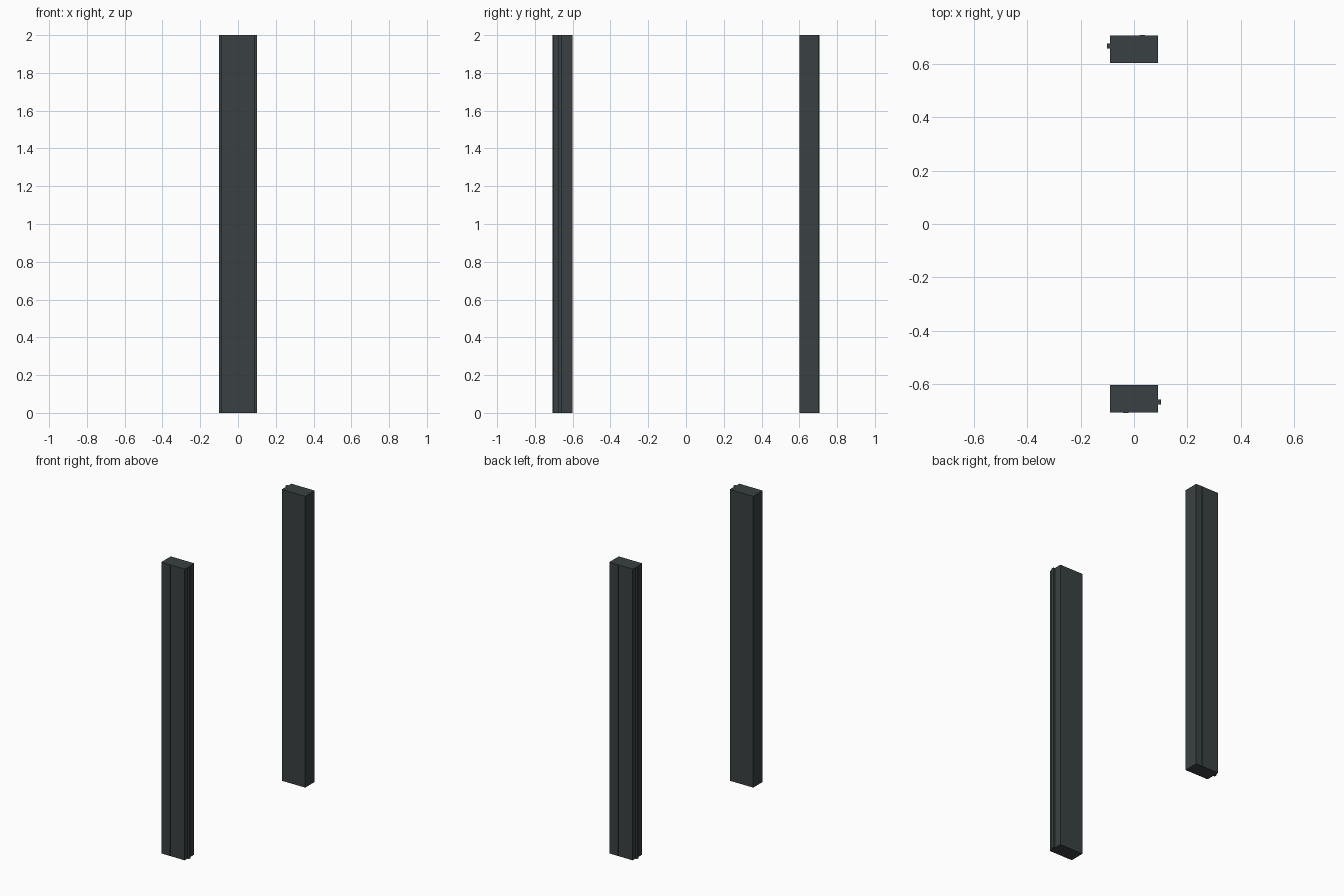
import bpy
import math

if "Cube" in bpy.data.objects:
    bpy.data.objects.remove(bpy.data.objects["Cube"])

# Dark painted metal
mat = bpy.data.materials.new("dark_metal")
mat.diffuse_color = (0.042, 0.052, 0.054, 1)
mat.use_nodes = True
mat.node_tree.nodes["Principled BSDF"].inputs["Base Color"].default_value = mat.diffuse_color


def box(name, lo, hi, turned):
    """Box between two corners; turned = half-turn copy about the z axis."""
    bpy.ops.mesh.primitive_cube_add(size=1)
    ob = bpy.context.object
    ob.name = name
    ob.dimensions = [b - a for a, b in zip(lo, hi)]
    ob.location = [(a + b) / 2 for a, b in zip(lo, hi)]
    if turned:
        ob.location.x *= -1
        ob.location.y *= -1
        ob.rotation_euler.z = math.pi
    bpy.context.view_layer.update()
    bpy.ops.object.transform_apply(location=False, rotation=True, scale=True)
    ob.data.materials.append(mat)


for side, turned in (("front", False), ("back", True)):
    # Main upright
    box(side + "_post", (-0.089, -0.705, 0), (0.089, -0.602, 2), turned)
    # Rib on the end face
    box(side + "_end_rib", (0.085, -0.675, 0), (0.1005, -0.657, 2), turned)
    # Thin strip on the outer face
    box(side + "_face_strip", (-0.041, -0.7065, 0), (-0.021, -0.70, 2), turned)
